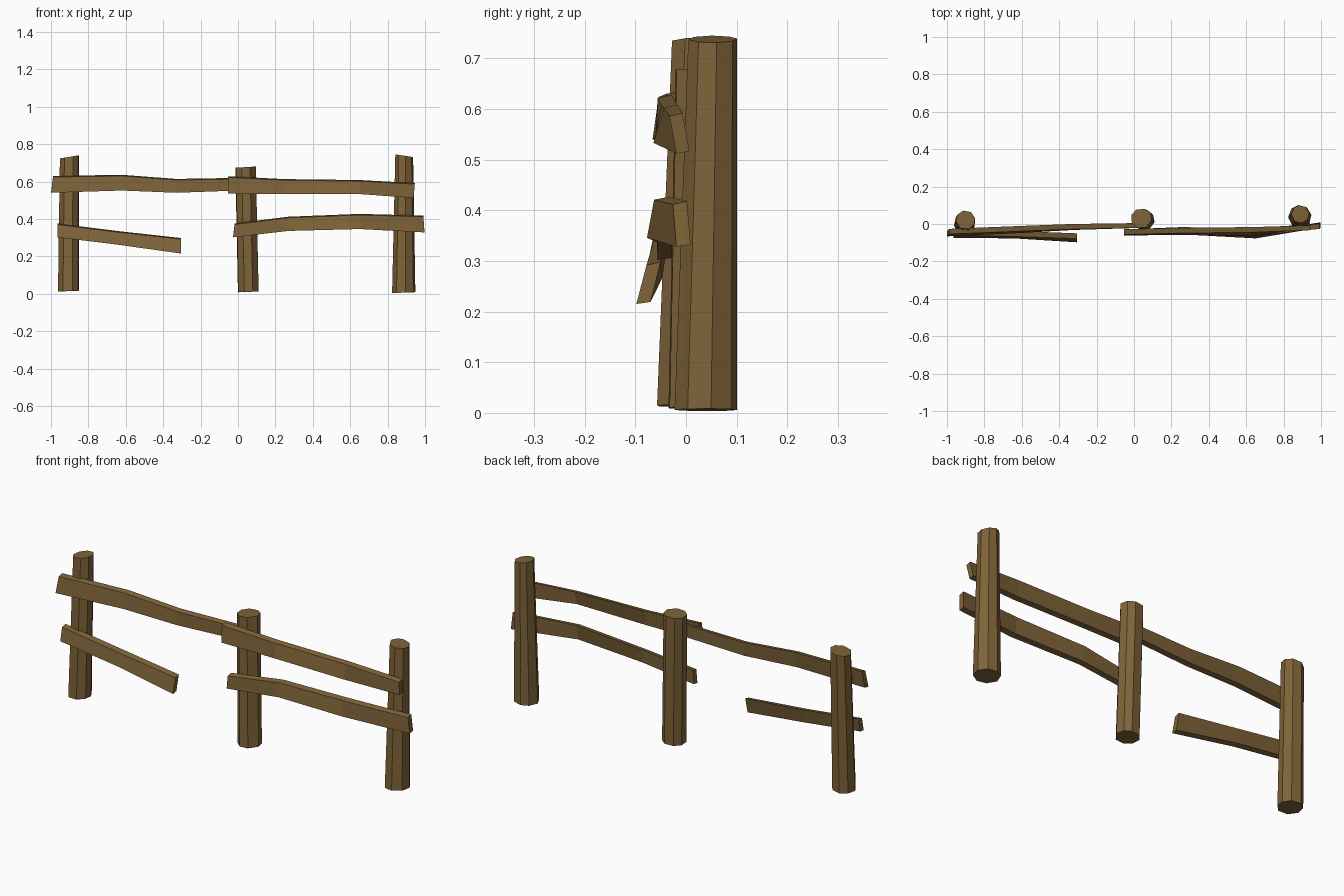
import bpy, bmesh, math, random

if "Cube" in bpy.data.objects:
    bpy.data.objects.remove(bpy.data.objects["Cube"])
random.seed(4)

wood = bpy.data.materials.new("wood")
wood.diffuse_color = (0.21, 0.125, 0.04, 1)
wood.use_nodes = True
wood.node_tree.nodes["Principled BSDF"].inputs["Base Color"].default_value = wood.diffuse_color


def loft(name, rings):
    """Skin a list of equal-length rings and cap both ends."""
    bm = bmesh.new()
    loops = [[bm.verts.new(p) for p in ring] for ring in rings]
    n = len(loops[0])
    for a, b in zip(loops, loops[1:]):
        for i in range(n):
            j = (i + 1) % n
            bm.faces.new((a[i], a[j], b[j], b[i]))
    bm.faces.new(loops[0])
    bm.faces.new(loops[-1])
    bmesh.ops.recalc_face_normals(bm, faces=bm.faces)
    mesh = bpy.data.meshes.new(name)
    bm.to_mesh(mesh)
    bm.free()
    mesh.materials.append(wood)
    obj = bpy.data.objects.new(name, mesh)
    bpy.context.collection.objects.link(obj)


def post(name, bottom, top, z0, z1, slope, turn):
    """Eight-sided hewn log; bottom and top are x0, x1, y0, y1 extents."""
    angles = [math.radians(turn + 45 * i + random.uniform(-7, 7)) for i in range(8)]
    rings = []
    for (x0, x1, y0, y1), z, tilt in ((bottom, z0, 0.04), (top, z1, slope)):
        rx, ry = (x1 - x0) / 2, (y1 - y0) / 2
        rings.append([((x0 + x1) / 2 + 1.02 * rx * math.cos(a),
                       (y0 + y1) / 2 + 1.02 * ry * math.sin(a),
                       z + tilt * rx * math.cos(a)) for a in angles])
    loft(name, rings)


def rail(name, stations):
    """Bent plank; each station is x, y at bottom, y at top, z bottom, z top, thickness, end slant."""
    rings = []
    for x, yb, yt, zb, zt, t, s in stations:
        h = t / 2
        rings.append([(x - s, yb - h, zb), (x - s, yb + h, zb + 0.004),
                      (x + s, yt + h, zt), (x + s, yt - h, zt - 0.006)])
    loft(name, rings)


# Upright posts
post("left_post", (-0.962, -0.85, -0.06, 0.06), (-0.952, -0.85, -0.03, 0.072), 0.014, 0.732, 0.17, 15)
post("middle_post", (-0.002, 0.11, -0.037, 0.075), (-0.016, 0.095, -0.023, 0.083), 0.01, 0.677, 0.06, 30)
post("right_post", (0.825, 0.948, -0.022, 0.10), (0.842, 0.936, 0.005, 0.10), 0.006, 0.738, -0.15, 5)

# Horizontal rails
rail("upper_left_rail", [
    (-0.994, -0.052, -0.04, 0.54, 0.63, 0.028, 0.005),
    (-0.62, -0.035, -0.025, 0.552, 0.636, 0.028, 0),
    (-0.33, -0.018, -0.014, 0.54, 0.614, 0.028, 0),
    (0.03, -0.008, -0.008, 0.553, 0.62, 0.026, 0)])
rail("upper_right_rail", [
    (-0.053, -0.047, -0.042, 0.535, 0.628, 0.028, 0),
    (0.25, -0.045, -0.035, 0.533, 0.613, 0.028, 0),
    (0.65, -0.05, -0.03, 0.533, 0.608, 0.028, 0),
    (0.942, -0.006, -0.02, 0.512, 0.592, 0.026, 0.003)])
rail("lower_right_rail", [
    (-0.022, -0.042, -0.045, 0.302, 0.376, 0.028, 0.004),
    (0.27, -0.042, -0.03, 0.336, 0.412, 0.028, 0),
    (0.65, -0.062, -0.048, 0.346, 0.427, 0.03, 0),
    (0.994, -0.005, -0.012, 0.328, 0.418, 0.028, -0.003)])
rail("broken_lower_left_rail", [
    (-0.966, -0.06, -0.046, 0.302, 0.376, 0.028, 0),
    (-0.64, -0.062, -0.052, 0.262, 0.335, 0.03, 0),
    (-0.304, -0.084, -0.064, 0.215, 0.298, 0.028, 0)])
